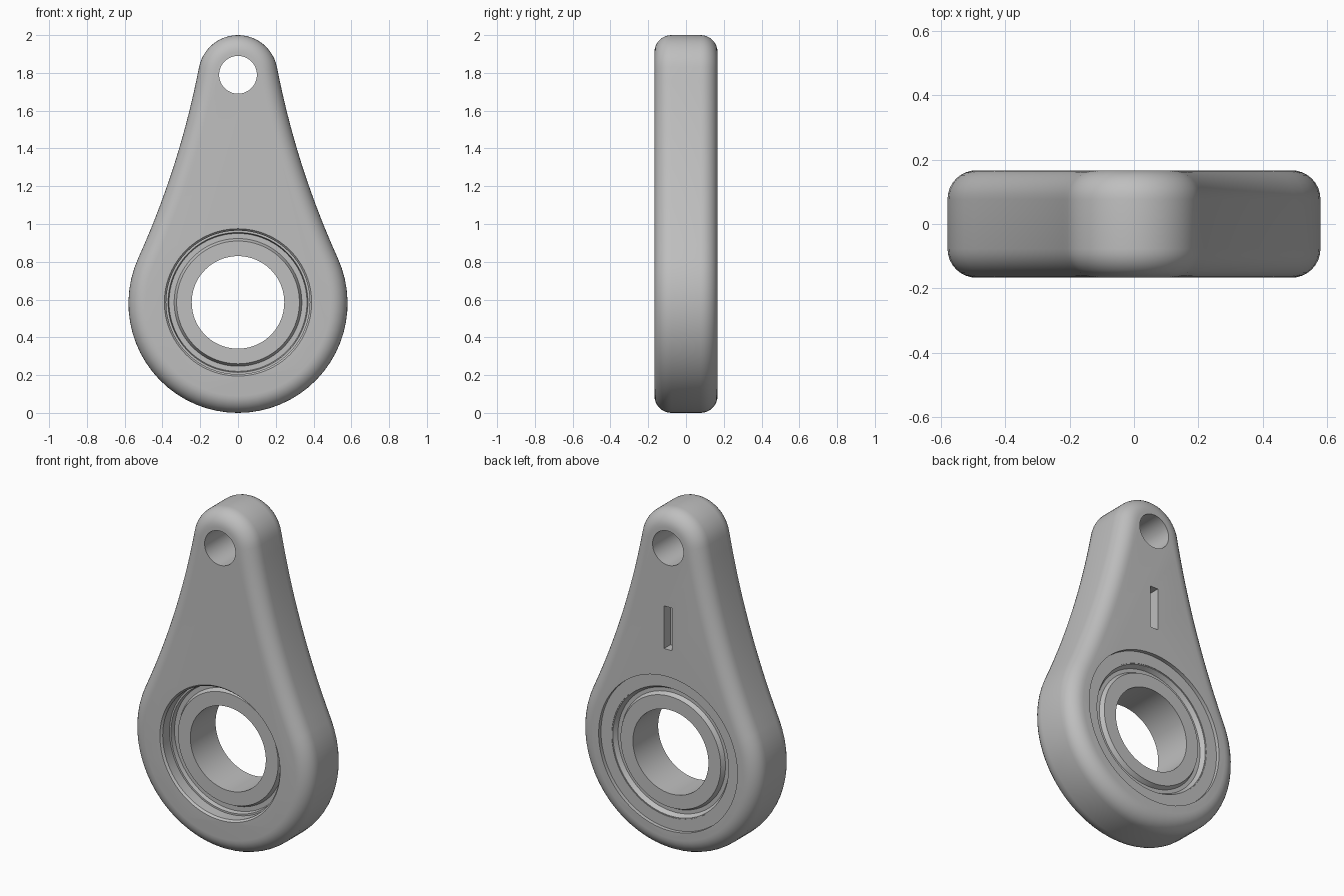
import bpy, bmesh, math
from mathutils import Vector

cube = bpy.data.objects.get("Cube")
if cube:
    bpy.data.objects.remove(cube, do_unlink=True)

HALF = 0.167          # half thickness
ROUND = 0.09          # edge rounding
RING_Z, EYE_Z = 0.585, 1.79

grey = bpy.data.materials.new("plain grey")
grey.use_nodes = True
grey.diffuse_color = (0.52, 0.52, 0.52, 1)
grey.node_tree.nodes["Principled BSDF"].inputs["Base Color"].default_value = (0.52, 0.52, 0.52, 1)


def make_object(name, bm):
    bmesh.ops.recalc_face_normals(bm, faces=bm.faces)
    mesh = bpy.data.meshes.new(name)
    bm.to_mesh(mesh)
    bm.free()
    mesh.materials.append(grey)
    obj = bpy.data.objects.new(name, mesh)
    bpy.context.collection.objects.link(obj)
    return obj


def lathe(name, profile, z, steps=96):
    """Revolve a closed (radius, y) profile about a front-to-back axis."""
    bm = bmesh.new()
    verts = [bm.verts.new((r, y, z)) for r, y in profile]
    edges = [bm.edges.new((v, verts[(i + 1) % len(verts)])) for i, v in enumerate(verts)]
    bmesh.ops.spin(bm, geom=verts + edges, cent=(0, 0, z), axis=(0, 1, 0),
                   angle=math.tau, steps=steps, use_duplicate=False)
    bmesh.ops.remove_doubles(bm, verts=bm.verts, dist=1e-4)
    bmesh.ops.dissolve_degenerate(bm, edges=bm.edges, dist=1e-5)
    return make_object(name, bm)


def smooth(obj, degrees):
    bpy.ops.object.select_all(action="DESELECT")
    obj.select_set(True)
    bpy.context.view_layer.objects.active = obj
    bpy.ops.object.shade_smooth_by_angle(angle=math.radians(degrees))


# Outline: big arc, hollow flank, small arc, each with its outward normal
def arc(cx, cz, radius, start, end, count, sign=1):
    pts = []
    for i in range(count):
        a = math.radians(start + (end - start) * i / count)
        n = Vector((math.cos(a), 0, math.sin(a)))
        pts.append((Vector((cx, 0, cz)) + n * radius, n * sign))
    return pts


BIG, SMALL, REACH = 0.58, 0.21, 5.1
low = 24.4
cx = REACH * math.cos(math.radians(low))
cz = BIG + REACH * math.sin(math.radians(low))
high = math.degrees(math.atan2(cz - EYE_Z, cx))
right = (arc(0, BIG, BIG, -90, low, 20)
         + arc(cx, cz, REACH - BIG, 180 + low, 180 + high, 14, -1)
         + arc(0, EYE_Z, SMALL, high, 90, 12))
top = [(Vector((0, 0, EYE_Z + SMALL)), Vector((0, 0, 1)))]
mirror = [(Vector((-p.x, 0, p.z)), Vector((-n.x, 0, n.z))) for p, n in reversed(right[1:])]
outline = right + top + mirror

# Body: loft the outline through a rounded edge section
section = []
for i in range(9):
    a = math.pi / 2 * i / 8
    section.append((ROUND * (1 - math.sin(a)), -HALF + ROUND * (1 - math.cos(a))))
section += [(inset, -y) for inset, y in reversed(section)]
bm = bmesh.new()
loops = [[bm.verts.new(p - n * inset + Vector((0, y, 0))) for p, n in outline]
         for inset, y in section]
for a, b in zip(loops, loops[1:]):
    for i in range(len(a)):
        j = (i + 1) % len(a)
        bm.faces.new((a[i], a[j], b[j], b[i]))
bm.faces.new(loops[0])
bm.faces.new(loops[-1])
body = make_object("body", bm)

# Cutters: stepped bearing seat, hanging eye and back slot
seat = lathe("seat_cutter", [(0, -0.3), (0.39, -0.3), (0.39, -HALF), (0.38, -0.155),
                             (0.38, 0.145), (0.45, 0.145), (0.45, 0.3), (0, 0.3)], RING_Z)
eye = lathe("eye_cutter", [(0, -0.3), (0.1, -0.3), (0.1, 0.3), (0, 0.3)], EYE_Z, 64)
bm = bmesh.new()
bmesh.ops.create_cube(bm, size=1)
bmesh.ops.scale(bm, verts=bm.verts, vec=(0.05, 0.12, 0.25))
bmesh.ops.translate(bm, verts=bm.verts, vec=(0, HALF, 1.32))
slot = make_object("slot_cutter", bm)
for cutter in (seat, eye, slot):
    cutter.hide_render = True
    mod = body.modifiers.new(cutter.name, "BOOLEAN")
    mod.operation, mod.solver, mod.object = "DIFFERENCE", "EXACT", cutter

# Bake the cuts and drop the cutters
graph = bpy.context.evaluated_depsgraph_get()
cut_mesh = bpy.data.meshes.new_from_object(body.evaluated_get(graph))
body.modifiers.clear()
body.data = cut_mesh
for cutter in (seat, eye, slot):
    bpy.data.objects.remove(cutter, do_unlink=True)
smooth(body, 25)

# Bearing: bored ring with a groove on both faces
FRONT, BACK = -0.092, 0.142
bearing = lathe("bearing", [(0.245, FRONT), (0.325, FRONT), (0.338, FRONT + 0.025),
                            (0.365, FRONT + 0.025), (0.37, FRONT), (0.385, FRONT),
                            (0.385, BACK), (0.375, BACK), (0.36, BACK - 0.025),
                            (0.338, BACK - 0.025), (0.325, BACK), (0.245, BACK)], RING_Z)
smooth(bearing, 25)
